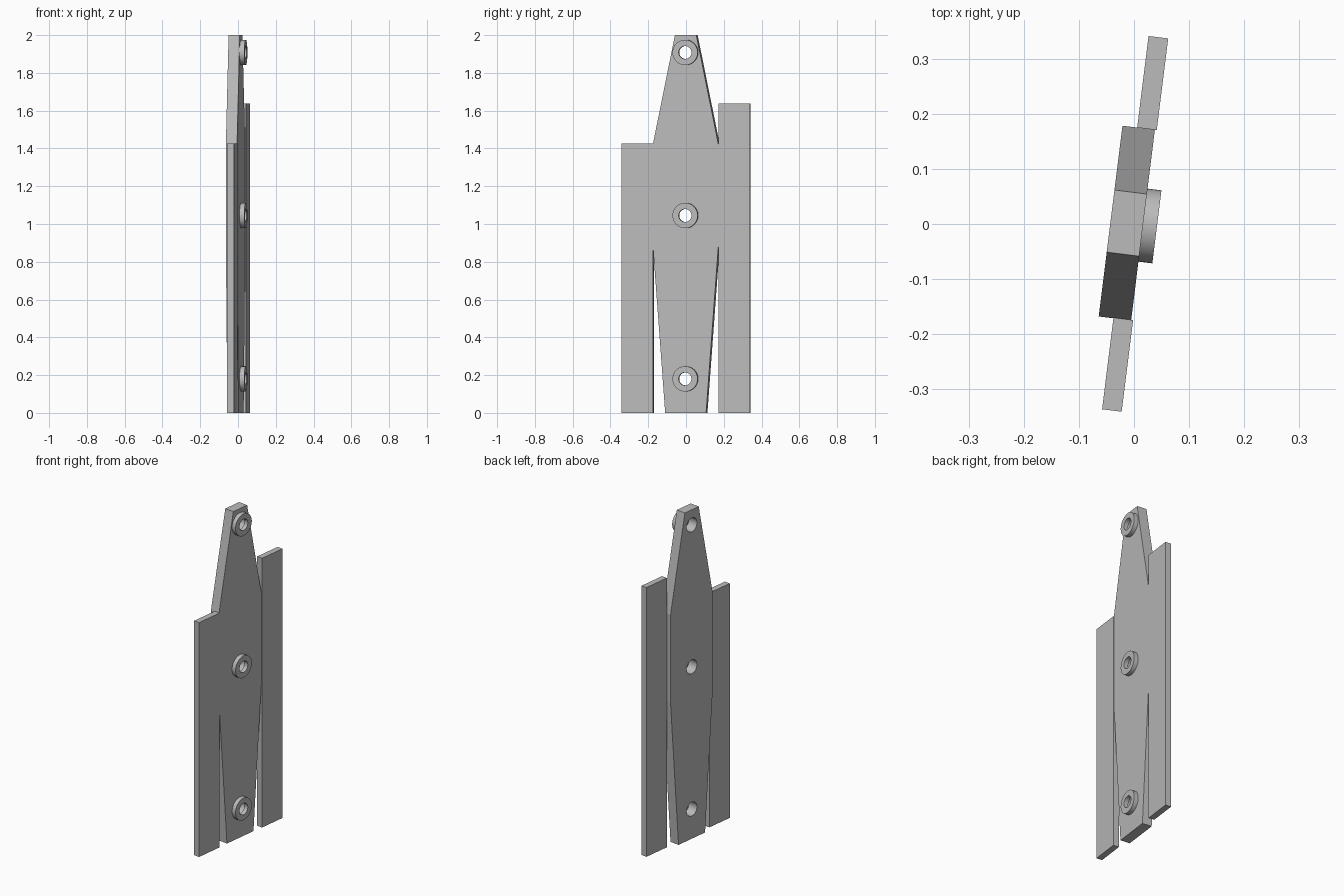
import bpy, bmesh, math
from mathutils import Matrix

if "Cube" in bpy.data.objects:
    bpy.data.objects.remove(bpy.data.objects["Cube"])

TURN = Matrix.Rotation(math.radians(-7.1), 4, 'Z')
grey = bpy.data.materials.new("grey")
grey.diffuse_color = (0.5, 0.5, 0.5, 1)
grey.use_nodes = True
grey.node_tree.nodes["Principled BSDF"].inputs["Base Color"].default_value = grey.diffuse_color


def add(name, bm):
    """Turn a bmesh into an object set at the shared slight angle."""
    bmesh.ops.recalc_face_normals(bm, faces=bm.faces)
    me = bpy.data.meshes.new(name)
    bm.to_mesh(me)
    bm.free()
    me.materials.append(grey)
    ob = bpy.data.objects.new(name, me)
    bpy.context.collection.objects.link(ob)
    ob.matrix_world = TURN
    return ob


def slab(name, outline, x0, x1):
    """Extrude a (y, z) outline through the thickness x0 to x1."""
    bm = bmesh.new()
    f = bm.faces.new([bm.verts.new((x0, y, z)) for y, z in outline])
    ext = bmesh.ops.extrude_face_region(bm, geom=[f])
    verts = [g for g in ext['geom'] if isinstance(g, bmesh.types.BMVert)]
    bmesh.ops.translate(bm, verts=verts, vec=(x1 - x0, 0, 0))
    return add(name, bm)


def circle(r, z, n=48):
    return [(r * math.cos(2 * math.pi * i / n), z + r * math.sin(2 * math.pi * i / n))
            for i in range(n)]


def washer(name, r_in, r_out, z, x0, x1, n=48):
    """Ring with a square cross-section, axis along x."""
    bm = bmesh.new()
    loops = [[bm.verts.new((x, y, zz)) for y, zz in circle(r, z, n)]
             for x, r in ((x0, r_in), (x1, r_in), (x1, r_out), (x0, r_out))]
    for k in range(4):
        a, b = loops[k], loops[(k + 1) % 4]
        for i in range(n):
            j = (i + 1) % n
            bm.faces.new((a[i], a[j], b[j], b[i]))
    return add(name, bm)


def smooth(ob):
    bpy.ops.object.select_all(action='DESELECT')
    ob.select_set(True)
    bpy.context.view_layer.objects.active = ob
    bpy.ops.object.shade_smooth_by_angle(angle=math.radians(30))


# Side planks
for name, y0, y1, top in (("left_plank", -0.342, -0.174, 1.425),
                          ("right_plank", 0.175, 0.343, 1.637)):
    slab(name, [(y0, 0), (y1, 0), (y1, top), (y0, top)], -0.016, 0.02)

# Tapered centre plate, mirrored outline
half = [(0.109, 0), (0.175, 0.89), (0.175, 1.42), (0.057, 2.0)]
plate = slab("centre_plate", half + [(-y, z) for y, z in reversed(half)], -0.043, 0.0165)

# Bolt holes and raised washers
for i, z in enumerate((0.18, 1.045, 1.908)):
    cutter = slab(f"hole_cutter_{i}", circle(0.042, z), -0.1, 0.1)
    cutter.hide_render = True
    cutter.hide_set(True)
    cut = plate.modifiers.new(f"hole_{i}", 'BOOLEAN')
    cut.operation, cut.solver, cut.object = 'DIFFERENCE', 'EXACT', cutter
    smooth(washer(f"washer_{i}", 0.034, 0.067, z, 0.0165, 0.042))
